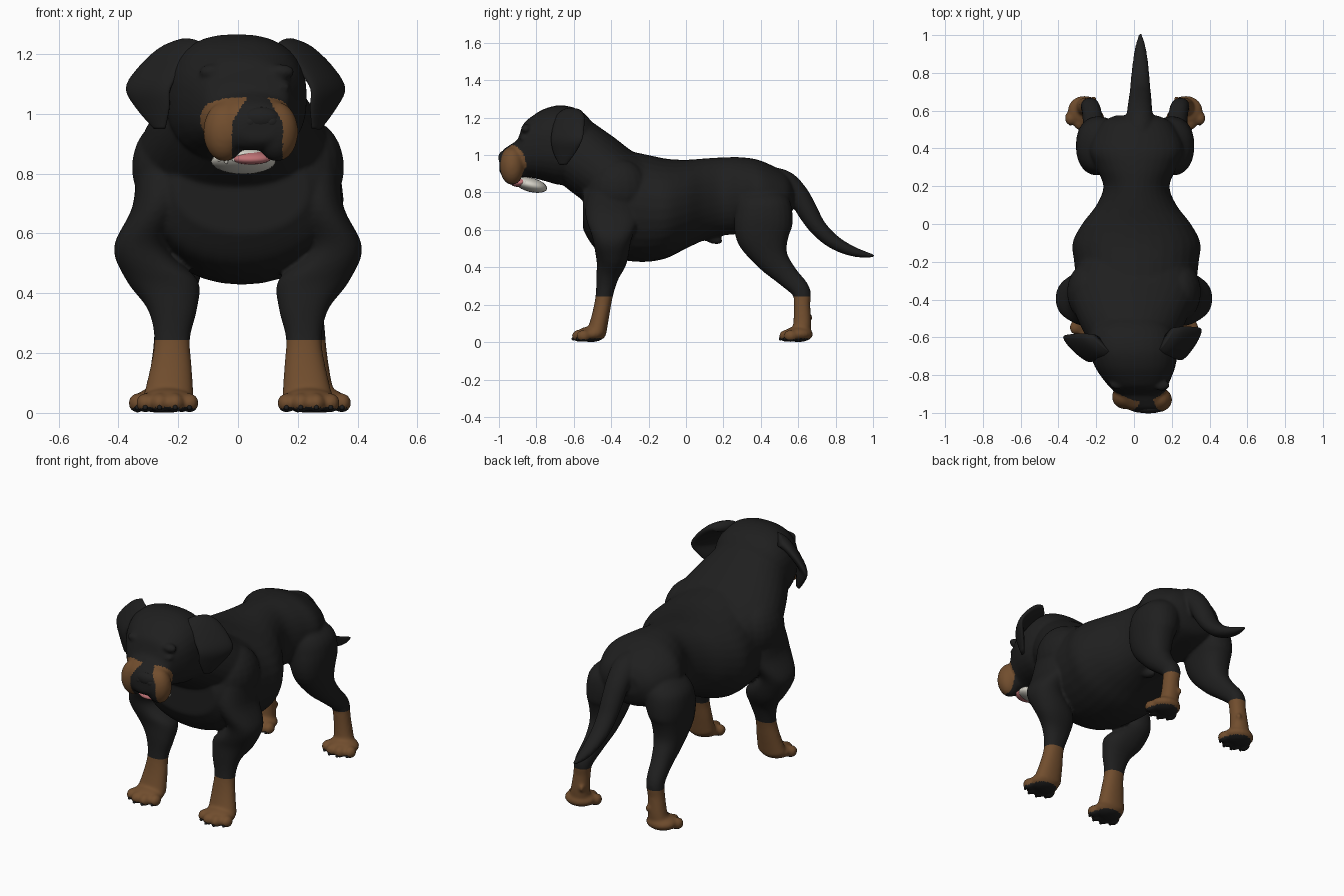
import bpy, bmesh
from math import sin, cos, pi
from mathutils import Vector, Matrix

if "Cube" in bpy.data.objects:
    bpy.data.objects.remove(bpy.data.objects["Cube"])


def material(name, rgb):
    m = bpy.data.materials.new(name)
    m.use_nodes = True
    m.diffuse_color = (*rgb, 1)
    bsdf = m.node_tree.nodes["Principled BSDF"]
    bsdf.inputs["Base Color"].default_value = (*rgb, 1)
    bsdf.inputs["Roughness"].default_value = 0.8
    return m


BLACK = material("black coat", (0.0135, 0.0135, 0.0135))
TAN = material("tan coat", (0.165, 0.075, 0.027))
IVORY = material("ivory", (0.66, 0.64, 0.57))
PINK = material("tongue pink", (0.52, 0.17, 0.18))


def spline(rows, steps=5):
    """Smooth a list of equal-length rows with a Catmull-Rom curve."""
    rows = [Vector(r) for r in rows]
    out = []
    for i in range(len(rows) - 1):
        a, b, c, d = (rows[min(max(i + k, 0), len(rows) - 1)] for k in (-1, 0, 1, 2))
        for s in range(steps):
            t = s / steps
            out.append(b + (c - a) * t / 2 + (a * 2 - b * 5 + c * 4 - d) * t * t / 2
                       + (b * 3 - a - c * 3 + d) * t ** 3 / 2)
    return out + [rows[-1]]


def loft(bm, rows, wide=(1, 0, 0), power=2.0, sides=24, upright=False):
    """Skin elliptical rings; each row is x, y, z, half width, half depth."""
    rows = spline(rows)
    wide = Vector(wide).normalized()
    rings = []
    for i, row in enumerate(rows):
        ahead, behind = rows[min(i + 1, len(rows) - 1)], rows[max(i - 1, 0)]
        tangent = Vector((ahead - behind)[:3])
        deep = Vector((0, 0, 1)) if upright else tangent.cross(wide).normalized()
        centre, ring = Vector(row[:3]), []
        for k in range(sides):
            c, s = cos(2 * pi * k / sides), sin(2 * pi * k / sides)
            c = abs(c) ** (2 / power) * (1 if c > 0 else -1)
            s = abs(s) ** (2 / power) * (1 if s > 0 else -1)
            ring.append(bm.verts.new(centre + wide * c * row[3] + deep * s * row[4]))
        rings.append(ring)
    faces = [bm.faces.new(rings[0]), bm.faces.new(rings[-1][::-1])]
    for r, q in zip(rings, rings[1:]):
        for k in range(sides):
            n = (k + 1) % sides
            faces.append(bm.faces.new((r[k], q[k], q[n], r[n])))
    bmesh.ops.recalc_face_normals(bm, faces=faces)


def barrel(bm, rows, power):
    """Upright rings along y; each row is x, y, top, bottom, half width."""
    loft(bm, [(x, y, (t + b) / 2, w, (t - b) / 2) for x, y, t, b, w in rows],
         power=power, sides=32, upright=True)


def blob(bm, centre, radii, turn=(0, "X")):
    """Add an ellipsoid."""
    m = Matrix.Translation(centre) @ Matrix.Rotation(turn[0], 4, turn[1]) @ Matrix.Diagonal((*radii, 1))
    bmesh.ops.create_uvsphere(bm, u_segments=20, v_segments=12, radius=1, matrix=m)


def finish(name, bm, *mats):
    mesh = bpy.data.meshes.new(name)
    bm.to_mesh(mesh)
    bm.free()
    for m in mats:
        mesh.materials.append(m)
    mesh.shade_smooth()
    ob = bpy.data.objects.new(name, mesh)
    bpy.context.scene.collection.objects.link(ob)
    return ob


skin = bmesh.new()

# Torso
MID = .013
barrel(skin, [(MID, .575, .84, .72, .11), (MID, .53, .905, .64, .19), (MID, .4, .97, .6, .25),
              (MID, .3, .988, .58, .215), (MID, .2, .988, .57, .175), (MID, .1, .982, .545, .212),
              (MID, 0, .975, .5, .288), (MID, -.1, .98, .45, .338), (MID, -.2, 1, .43, .33),
              (MID, -.3, 1.02, .433, .32), (MID, -.4, 1.03, .455, .32), (MID, -.49, .97, .505, .3),
              (MID, -.55, .88, .6, .22)], 2.1)

# Neck
loft(skin, [(.005, -.22, .78, .3, .2), (-.005, -.37, .855, .33, .185), (-.01, -.5, .95, .285, .185),
            (-.01, -.62, 1.04, .22, .18)], power=2.2, sides=32)

# Head, turned slightly to its left
barrel(skin, [(-.01, -.48, 1.15, .93, .14), (-.01, -.56, 1.235, .87, .215), (-.005, -.66, 1.266, .84, .235),
              (.005, -.75, 1.25, .86, .215), (.015, -.82, 1.21, .878, .18), (.025, -.87, 1.165, .882, .148),
              (.035, -.9, 1.085, .88, .128), (.045, -.94, 1.055, .878, .118), (.058, -.975, 1.03, .885, .1),
              (.07, -.998, .99, .91, .06)], 2.4)
for x, y in ((-.045, -.915), (.13, -.93)):
    blob(skin, (x, y, .94), (.072, .066, .1))      # hanging upper lips
for x, y in ((-.085, -.848), (.145, -.855)):
    blob(skin, (x, y, 1.14), (.045, .028, .026))   # brows
    blob(skin, (x, y - .008, 1.09), (.032, .026, .016))    # closed eyelids

# Tail and sheath
loft(skin, [(.03, .45, .86, .08, .08), (.03, .53, .845, .075, .07), (.03, .6, .785, .067, .058),
            (.032, .65, .7, .062, .055), (.033, .7, .62, .056, .047), (.033, .77, .55, .05, .04),
            (.034, .85, .502, .042, .032), (.034, .93, .474, .03, .022), (.034, 1.008, .46, .009, .009)])
blob(skin, (MID, .135, .56), (.03, .065, .03), (-.4, "X"))

FRONT_LEG = [(.24, -.37, .84, .1, .13), (.265, -.39, .69, .088, .15), (.327, -.395, .555, .088, .105),
             (.255, -.397, .445, .12, .085), (.22, -.42, .35, .084, .06), (.22, -.437, .25, .06, .046),
             (.224, -.455, .15, .07, .046), (.233, -.478, .05, .085, .052)]
HIND_LEG = [(.1, .41, .86, .06, .06), (.165, .41, .77, .12, .135), (.193, .415, .68, .12, .155),
            (.205, .415, .57, .1, .147), (.21, .46, .45, .076, .09), (.22, .535, .36, .057, .062),
            (.235, .614, .275, .05, .05), (.245, .62, .2, .047, .044), (.255, .622, .1, .053, .048),
            (.262, .615, .05, .064, .05)]
claws = bmesh.new()


def leg(side, rows, shift, paw_x, paw_y):
    """One leg with a paw, four toes and claws."""
    loft(skin, [(shift + side * r[0], *r[1:]) for r in rows], power=2.2)
    blob(skin, (shift + side * paw_x, paw_y, .042), (.09, .08, .042))
    for off, reach in ((-.074, .04), (-.026, .065), (.026, .065), (.074, .04)):
        x, y = shift + side * (paw_x + off), paw_y - reach
        blob(skin, (x, y, .033), (.031, .038, .033))
        blob(claws, (x, y - .03, .018), (.008, .009, .009))
    blob(skin, (shift + side * (paw_x - .05), paw_y + .06, .13), (.014, .018, .02))


for side in (-1, 1):
    leg(side, FRONT_LEG, 0, .236, -.508)
    leg(side, HIND_LEG, .006, .268, .6)
    blob(skin, (side * .235, -.36, .82), (.12, .16, .16))     # shoulders
finish("claws", claws, BLACK)

# Fuse everything into one smooth coat
body = finish("body", skin, BLACK, TAN)
remesh = body.modifiers.new("fuse", "REMESH")
remesh.mode, remesh.voxel_size = "VOXEL", .008
soften = body.modifiers.new("soften", "SMOOTH")
soften.factor, soften.iterations = .5, 10
fused = bpy.data.meshes.new_from_object(body.evaluated_get(bpy.context.evaluated_depsgraph_get()))
body.modifiers.clear()
body.data = fused
fused.materials.clear()
for m in (BLACK, TAN):
    fused.materials.append(m)

# Tan stockings, black soles and tan muzzle patches
STOCKING = .243
bm = bmesh.new()
bm.from_mesh(fused)
bmesh.ops.bisect_plane(bm, geom=bm.verts[:] + bm.edges[:] + bm.faces[:], dist=1e-5,
                       plane_co=(0, 0, STOCKING), plane_no=(0, 0, 1))
for f in bm.faces:
    x, y, z = f.calc_center_median()
    sole = z < .02 and f.normal.z < -.55
    cheek = ((y + .94) / .085) ** 2 + ((z - .945) / .11) ** 2 < 1
    gap = .085 - max(0, z - .97) * .6
    f.material_index = int((z < STOCKING and not sole) or (cheek and abs(x - .065) > gap))
bm.to_mesh(fused)
bm.free()
fused.shade_smooth()

# Drooping ears, turned with the head
for side, name, across in ((-1, "right_ear", .76), (1, "left_ear", .47)):
    bm = bmesh.new()
    flap = [(.165, -.62, 1.225, .07, .03), (.205, -.63, 1.205, .09, .03), (.26, -.64, 1.15, .1, .026),
            (.3, -.65, 1.085, .1, .022), (.285, -.66, 1.02, .075, .018), (.262, -.67, .95, .025, .01)]
    loft(bm, [(side * r[0], r[1] + side * .012, *r[2:]) for r in flap], wide=(side * across, .7, 0))
    finish(name, bm, BLACK)

# Nose
bm = bmesh.new()
blob(bm, (.076, -.973, .985), (.066, .03, .038))
for dx in (-.035, .035):
    blob(bm, (.076 + dx, -.98, .972), (.025, .02, .022))
finish("nose", bm, BLACK)

# Lower jaw, teeth and tongue
bm = bmesh.new()
blob(bm, (.018, -.83, .841), (.108, .09, .038), (-.25, "X"))
finish("lower_jaw", bm, IVORY)
bm = bmesh.new()
for k in range(9):
    a = pi * (.1 + .8 * k / 8)
    tall = .018 if k in (2, 6) else .011
    blob(bm, (.018 + .098 * cos(a), -.835 - .075 * sin(a), .85), (.008, .007, tall))
finish("lower_teeth", bm, IVORY)
bm = bmesh.new()
blob(bm, (.043, -.885, .853), (.07, .05, .022), (.15, "X"))
finish("tongue", bm, PINK)
